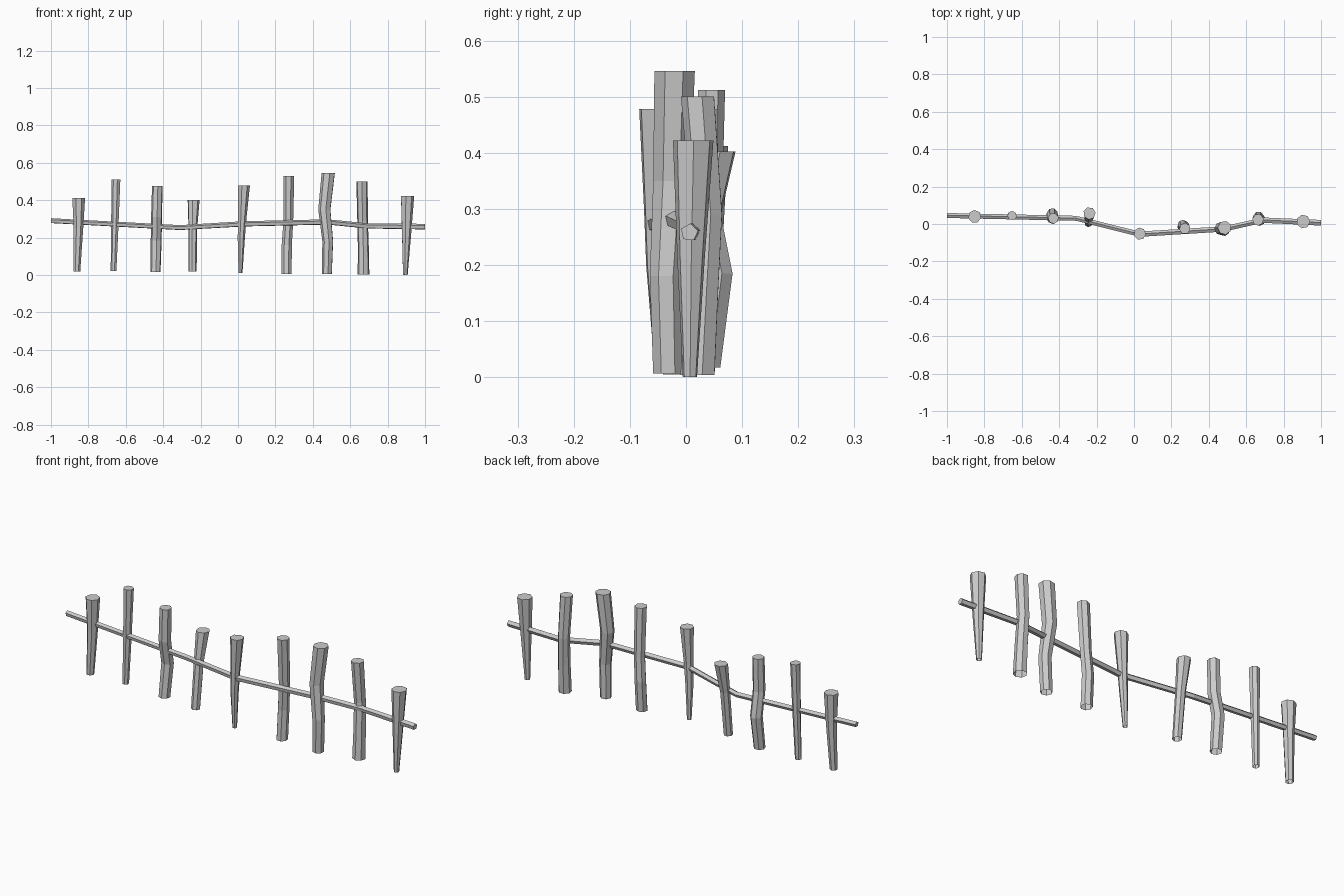
import bpy, bmesh, math
from mathutils import Vector

cube = bpy.data.objects.get("Cube")
if cube:
    bpy.data.objects.remove(cube, do_unlink=True)

grey = bpy.data.materials.new("weathered_grey")
grey.use_nodes = True
colour = (0.6, 0.6, 0.6, 1)
grey.diffuse_color = colour
grey.node_tree.nodes["Principled BSDF"].inputs["Base Color"].default_value = colour


def tube(name, rings, sides, u, v, turn=0, cap_start=True):
    """Loft flat-sided rings (x, y, z, radius) lying in the plane of u and v."""
    bm = bmesh.new()
    loops = []
    for x, y, z, r in rings:
        loop = []
        for i in range(sides):
            a = turn + math.tau * i / sides
            loop.append(bm.verts.new(Vector((x, y, z)) + r * (u * math.cos(a) + v * math.sin(a))))
        loops.append(loop)
    for low, high in zip(loops, loops[1:]):
        for i in range(sides):
            j = (i + 1) % sides
            bm.faces.new((low[i], low[j], high[j], high[i]))
    bm.faces.new(loops[-1])
    if cap_start:
        bm.faces.new(loops[0][::-1])
    mesh = bpy.data.meshes.new(name)
    bm.to_mesh(mesh)
    bm.free()
    mesh.materials.append(grey)
    obj = bpy.data.objects.new(name, mesh)
    bpy.context.collection.objects.link(obj)


X, Y, Z = Vector((1, 0, 0)), Vector((0, 1, 0)), Vector((0, 0, 1))

# Crooked stakes, each listed from foot to top, feet left open
stakes = [
    [(-.862, .035, .02, .019), (-.853, .04, .25, .026), (-.852, .04, .412, .035)],
    [(-.665, .04, .022, .016), (-.658, .043, .25, .02), (-.652, .045, .512, .025)],
    [(-.441, .035, .017, .028), (-.437, .055, .185, .03), (-.435, .03, .31, .03), (-.431, .03, .477, .029)],
    [(-.243, .005, .02, .022), (-.242, .03, .25, .024), (-.238, .057, .402, .033)],
    [(.013, -.045, .01, .011), (.017, -.052, .2, .02), (.022, -.053, .3, .023), (.031, -.052, .478, .033)],
    [(.26, -.015, .005, .028), (.261, -.005, .16, .028), (.269, -.01, .28, .027), (.272, -.024, .53, .03)],
    [(.476, -.031, .007, .028), (.481, -.035, .18, .03), (.463, -.025, .35, .034), (.484, -.02, .546, .037)],
    [(.671, .022, .004, .032), (.67, .03, .15, .03), (.666, .038, .29, .029), (.663, .022, .5, .031)],
    [(.894, .007, 0, .013), (.9, .009, .21, .025), (.905, .013, .422, .037)],
]
for n, rings in enumerate(stakes, 1):
    tube(f"stake_{n}", rings, 7, X, Y, turn=n * 0.7, cap_start=False)

# Bent rail threaded along the stakes
rail = [(-1, .045, .29, .014), (-.31, .03, .253, .014), (.03, -.055, .273, .015),
        (.48, -.027, .283, .015), (.69, .02, .262, .015), (1, .006, .258, .016)]
tube("rail", rail, 5, Y, Z, turn=0.2)
